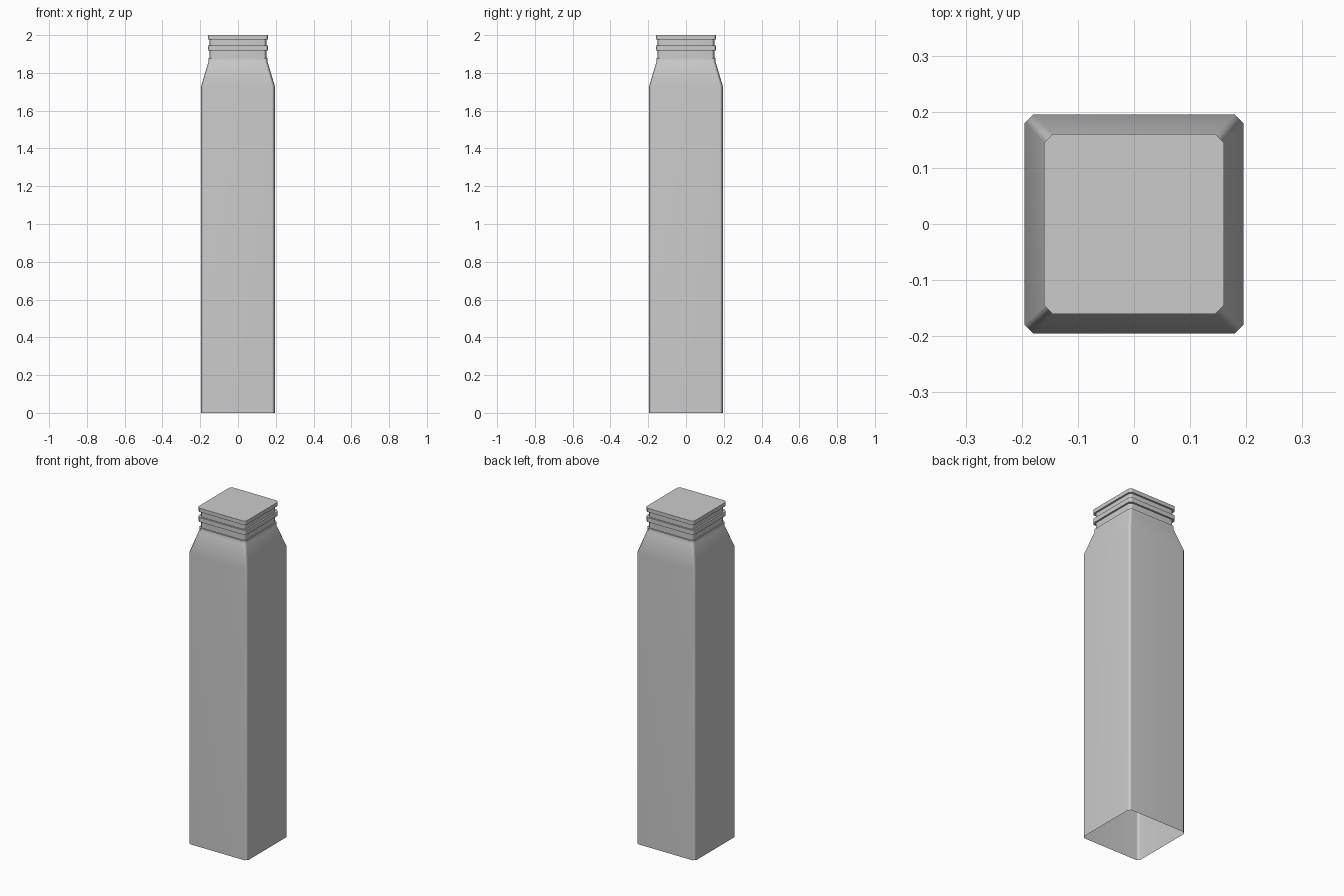
import bpy, bmesh, math

if "Cube" in bpy.data.objects:
    bpy.data.objects.remove(bpy.data.objects["Cube"])

# Side profile, bottom to top: (half width, height)
PROFILE = [
    (0.195, 0.0), (0.195, 1.73),        # straight body
    (0.156, 1.86), (0.156, 1.88),       # tapered shoulder
    (0.150, 1.88), (0.150, 1.918),      # lower groove
    (0.160, 1.918), (0.160, 1.945),     # raised ring
    (0.150, 1.945), (0.150, 1.977),     # upper groove
    (0.160, 1.977), (0.160, 2.0),       # top cap
]
CHAMFER = 0.015


def square_ring(bm, h, z):
    """Square outline with cut corners."""
    k = h - CHAMFER
    pts = [(h, -k), (h, k), (k, h), (-k, h), (-h, k), (-h, -k), (-k, -h), (k, -h)]
    return [bm.verts.new((x, y, z)) for x, y in pts]


bm = bmesh.new()
rings = [square_ring(bm, h, z) for h, z in PROFILE]

# Walls, open at the bottom
for low, high in zip(rings, rings[1:]):
    for i in range(8):
        j = (i + 1) % 8
        bm.faces.new((low[i], low[j], high[j], high[i]))

# Closed top
bm.faces.new(rings[-1])

mesh = bpy.data.meshes.new("square_post")
bm.to_mesh(mesh)
bm.free()
post = bpy.data.objects.new("square_post", mesh)
bpy.context.collection.objects.link(post)

# Soft corners, crisp grooves, flat main faces
bpy.context.view_layer.objects.active = post
post.select_set(True)
bpy.ops.object.shade_smooth_by_angle(angle=math.radians(50))
weighted = post.modifiers.new("weighted_normals", 'WEIGHTED_NORMAL')
weighted.keep_sharp = True
